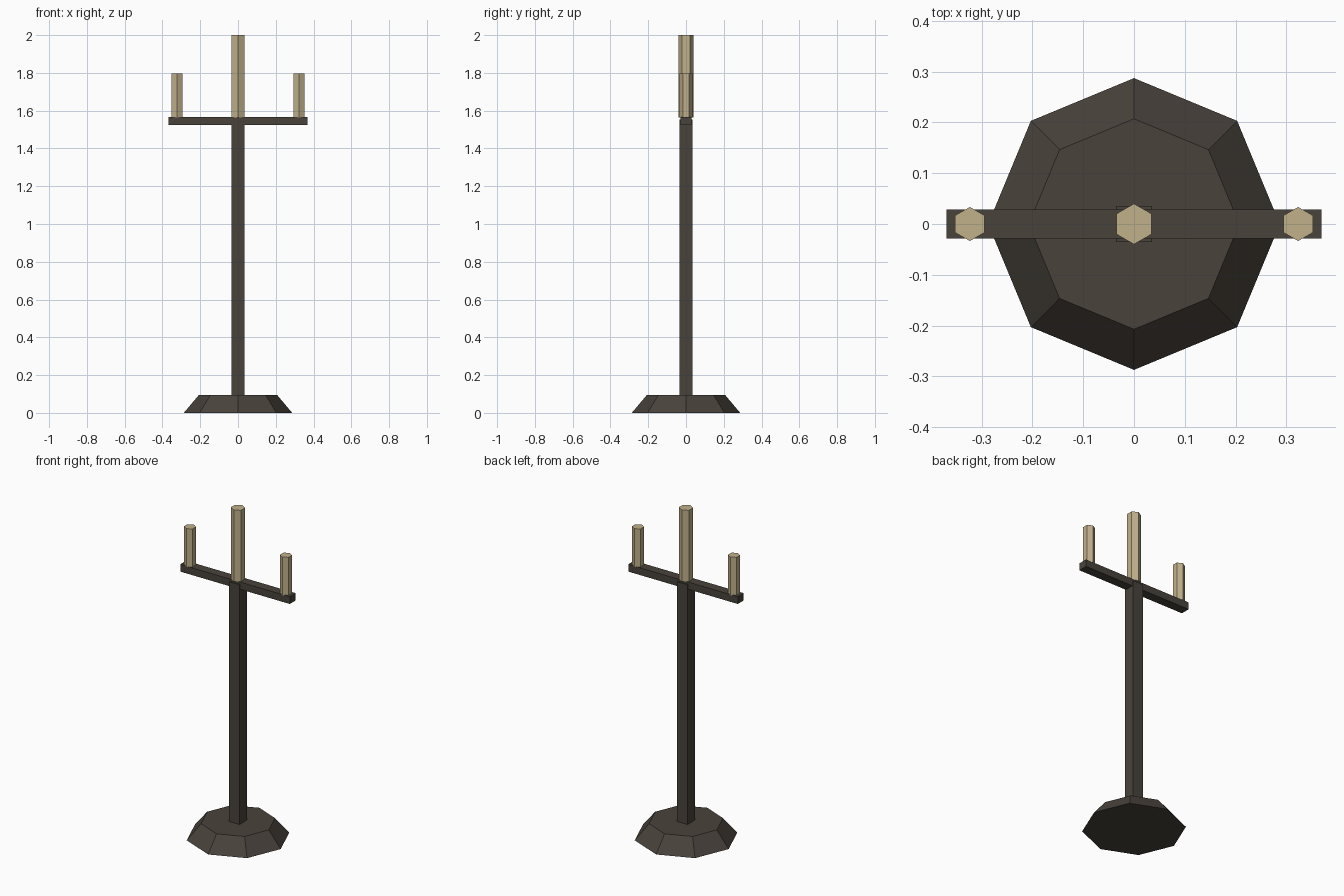
import bpy

if "Cube" in bpy.data.objects:
    bpy.data.objects.remove(bpy.data.objects["Cube"])


def material(name, rgb):
    m = bpy.data.materials.new(name)
    m.diffuse_color = (*rgb, 1.0)
    m.use_nodes = True
    m.node_tree.nodes["Principled BSDF"].inputs["Base Color"].default_value = m.diffuse_color
    return m


IRON = material("dark iron", (0.066, 0.055, 0.044))
WAX = material("pale wax", (0.53, 0.44, 0.26))


def finish(name, mat):
    ob = bpy.context.object
    ob.name = name
    ob.data.name = name
    ob.data.materials.append(mat)
    return ob


def prism(name, sides, r1, r2, z0, z1, mat, x=0.0):
    bpy.ops.mesh.primitive_cone_add(vertices=sides, radius1=r1, radius2=r2,
                                    depth=z1 - z0, location=(x, 0, (z0 + z1) / 2))
    return finish(name, mat)


def box(name, sx, sy, z0, z1, mat):
    bpy.ops.mesh.primitive_cube_add(size=1, location=(0, 0, (z0 + z1) / 2))
    ob = finish(name, mat)
    for v in ob.data.vertices:
        v.co.x *= sx
        v.co.y *= sy
        v.co.z *= z1 - z0
    return ob


# Octagonal foot, square post and crossbar
prism("base", 8, 0.287, 0.207, 0.0, 0.095, IRON)
box("post", 0.07, 0.07, 0.09, 1.553, IRON)
box("crossbar", 0.737, 0.057, 1.523, 1.567, IRON)

# Hexagonal candles: tall centre one and a shorter one on each arm
prism("centre_candle", 6, 0.04, 0.04, 1.565, 2.0, WAX)
for side, x in (("left", -0.323), ("right", 0.323)):
    prism(side + "_candle", 6, 0.0335, 0.0335, 1.565, 1.798, WAX, x)
